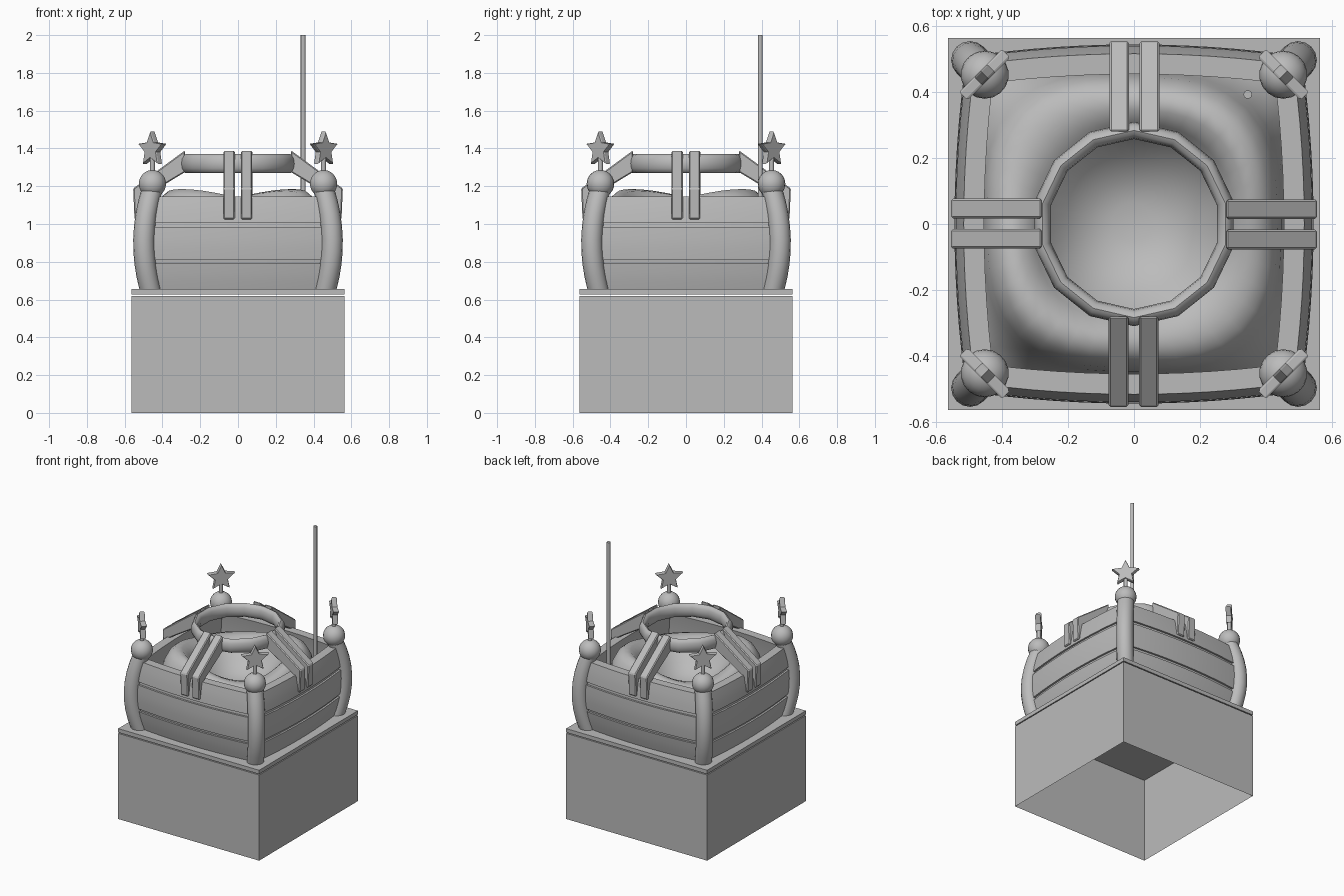
import bpy, bmesh, math
from mathutils import Vector, Matrix

if "Cube" in bpy.data.objects:
    bpy.data.objects.remove(bpy.data.objects["Cube"])

grey = bpy.data.materials.new("plain grey")
grey.diffuse_color = (0.5, 0.5, 0.5, 1)
grey.use_nodes = True
grey.node_tree.nodes["Principled BSDF"].inputs["Base Color"].default_value = grey.diffuse_color


def finish(name, bm, angle=None, bevel=0):
    """Turn a bmesh into a named object."""
    bmesh.ops.recalc_face_normals(bm, faces=bm.faces)
    me = bpy.data.meshes.new(name)
    bm.to_mesh(me)
    bm.free()
    me.materials.append(grey)
    ob = bpy.data.objects.new(name, me)
    bpy.context.collection.objects.link(ob)
    if bevel:
        mod = ob.modifiers.new("bevel", 'BEVEL')
        mod.width, mod.segments = bevel, 1
    if angle:
        bpy.ops.object.select_all(action='DESELECT')
        ob.select_set(True)
        bpy.context.view_layer.objects.active = ob
        bpy.ops.object.shade_smooth_by_angle(angle=math.radians(angle))
    return ob


def loft(bm, rings, close_rings=False, caps=True):
    """Skin a list of closed loops of points."""
    vs = [[bm.verts.new(p) for p in r] for r in rings]
    n = len(vs[0])
    pairs = list(zip(vs, vs[1:])) + ([(vs[-1], vs[0])] if close_rings else [])
    for a, b in pairs:
        for i in range(n):
            j = (i + 1) % n
            bm.faces.new((a[i], a[j], b[j], b[i]))
    if caps and not close_rings:
        bm.faces.new(vs[0][::-1])
        bm.faces.new(vs[-1])


def circle(cx, cy, z, r, n=16):
    return [(cx + r * math.cos(2 * math.pi * i / n),
             cy + r * math.sin(2 * math.pi * i / n), z) for i in range(n)]


def square(s, z):
    return [(-s, -s, z), (s, -s, z), (s, s, z), (-s, s, z)]


# Base box, open underneath
bm = bmesh.new()
loft(bm, [square(0.565, 0), square(0.565, 0.62)], caps=False)
bm.faces.new([v for v in bm.verts if v.co.z > 0.5])
finish("base_box", bm)

# Slab lid on the box
bm = bmesh.new()
loft(bm, [square(0.565, 0.627), square(0.565, 0.655)])
finish("base_slab", bm)


# Bulging plank walls with two grooves
def wall_out(z):
    return 0.545 - 0.035 * ((z - 0.92) / 0.25) ** 2


outer = []
for z0, z1 in ((0.65, 0.79), (0.81, 0.985), (1.007, 1.145)):
    zs = [z0 + (z1 - z0) * k / 3 for k in range(4)]
    outer += [(wall_out(zs[0]) - 0.014, zs[0])]
    outer += [(wall_out(z), z) for z in zs]
    outer += [(wall_out(zs[-1]) - 0.014, zs[-1])]
outer = outer[1:-1]
inner = [(wall_out(z) - 0.062, z) for z in (1.145, 1.02, 0.9, 0.78, 0.65)]
for k, side in enumerate(("front", "right", "back", "left")):
    bm = bmesh.new()
    rings = []
    for i in range(13):
        x = -0.47 + 0.94 * i / 12
        bow = 0.03 * (x / 0.46) ** 2
        rings.append([(x, -(d - bow), z) for d, z in outer + inner])
    loft(bm, rings)
    bm.transform(Matrix.Rotation(k * math.pi / 2, 4, 'Z'))
    finish(side + "_plank_wall", bm, 30)

# Corner posts, balls, pins and stars
for sx in (-1, 1):
    for sy in (-1, 1):
        bm = bmesh.new()
        rings = []
        for i in range(9):
            z = 0.65 + 0.54 * i / 8
            c = 0.498 - 0.034 * ((z - 0.9) / 0.25) ** 2
            rings.append(circle(sx * c, sy * c, z, 0.057))
        loft(bm, rings)
        finish("corner_post", bm, 40)

        c = 0.453
        bm = bmesh.new()
        bmesh.ops.create_uvsphere(bm, u_segments=18, v_segments=12, radius=0.073,
                                  matrix=Matrix.Translation((sx * c, sy * c, 1.213)))
        finish("post_ball", bm, 40)

        bm = bmesh.new()
        loft(bm, [circle(sx * c, sy * c, 1.26, 0.014, 8),
                  circle(sx * c, sy * c, 1.36, 0.014, 8)])
        finish("star_pin", bm, 50)

        # star stands upright and faces diagonally outward
        out = Vector((sx, sy, 0)).normalized()
        tan = Vector((-out.y, out.x, 0))
        mid = Vector((sx * c, sy * c, 1.395))
        bm = bmesh.new()
        rings = []
        for d, s in ((-0.018, 0.93), (-0.012, 1), (0.012, 1), (0.018, 0.93)):
            ring = []
            for i in range(10):
                a = math.pi / 2 + i * math.pi / 5
                r = s * (0.096 if i % 2 == 0 else 0.046)
                ring.append(mid + out * d + tan * r * math.cos(a)
                            + Vector((0, 0, r * math.sin(a))))
            rings.append(ring)
        loft(bm, rings)
        finish("star", bm)

# Hoop above the opening, taller than it is wide
bm = bmesh.new()
rings = []
for i in range(14):
    a = 2 * math.pi * (i + 0.5) / 14
    ring = []
    for j in range(12):
        b = 2 * math.pi * j / 12
        r = 0.284 + 0.026 * math.cos(b)
        ring.append((r * math.cos(a), r * math.sin(a), 1.32 + 0.05 * math.sin(b)))
    rings.append(ring)
loft(bm, rings, close_rings=True)
finish("top_hoop", bm, 40)

# Paired brackets joining hoop and walls
profile = [(0.28, 1.39), (0.28, 1.275), (0.44, 1.178), (0.515, 1.13),
           (0.53, 1.025), (0.548, 1.025), (0.555, 1.188)]
for k in range(4):
    for cx in (-0.047, 0.045):
        bm = bmesh.new()
        loft(bm, [[(x, -d, z) for d, z in profile] for x in (cx - 0.03, cx + 0.03)])
        bm.transform(Matrix.Rotation(k * math.pi / 2, 4, 'Z'))
        finish("bracket", bm, bevel=0.006)

# Soft lumpy sack: hollow in the middle, squarer towards the walls
sack = [(0.06, 0.91, 0), (0.13, 0.93, 0), (0.20, 0.98, 0), (0.26, 1.05, 0),
        (0.30, 1.105, 0.5), (0.34, 1.135, 0.9), (0.38, 1.14, 1), (0.415, 1.115, 0.8),
        (0.44, 1.07, 0.5), (0.452, 1.01, 0.2), (0.46, 0.93, 0), (0.475, 0.88, 0)]
bm = bmesh.new()
rings = []
for i, (r, z, lump) in enumerate(sack):
    p = 2 + 1.0 * i / 9 if i < 10 else (5 if i == 10 else 12)
    ring = []
    for j in range(40):
        a = 2 * math.pi * j / 40
        ca, sa = math.cos(a), math.sin(a)
        f = r / (abs(ca) ** p + abs(sa) ** p) ** (1 / p)
        ring.append((f * ca - 0.005, f * sa + 0.005,
                     z + lump * 0.045 * math.sin(2 * a)))
    rings.append(ring)
loft(bm, rings, caps=False)
bm.verts.ensure_lookup_table()
bm.faces.new([bm.verts[j] for j in range(40)])
finish("sack", bm, 60)

# Thin mast
bm = bmesh.new()
loft(bm, [circle(0.345, 0.393, 0.655, 0.013, 10), circle(0.345, 0.393, 2.0, 0.013, 10)])
finish("mast", bm, 50)
